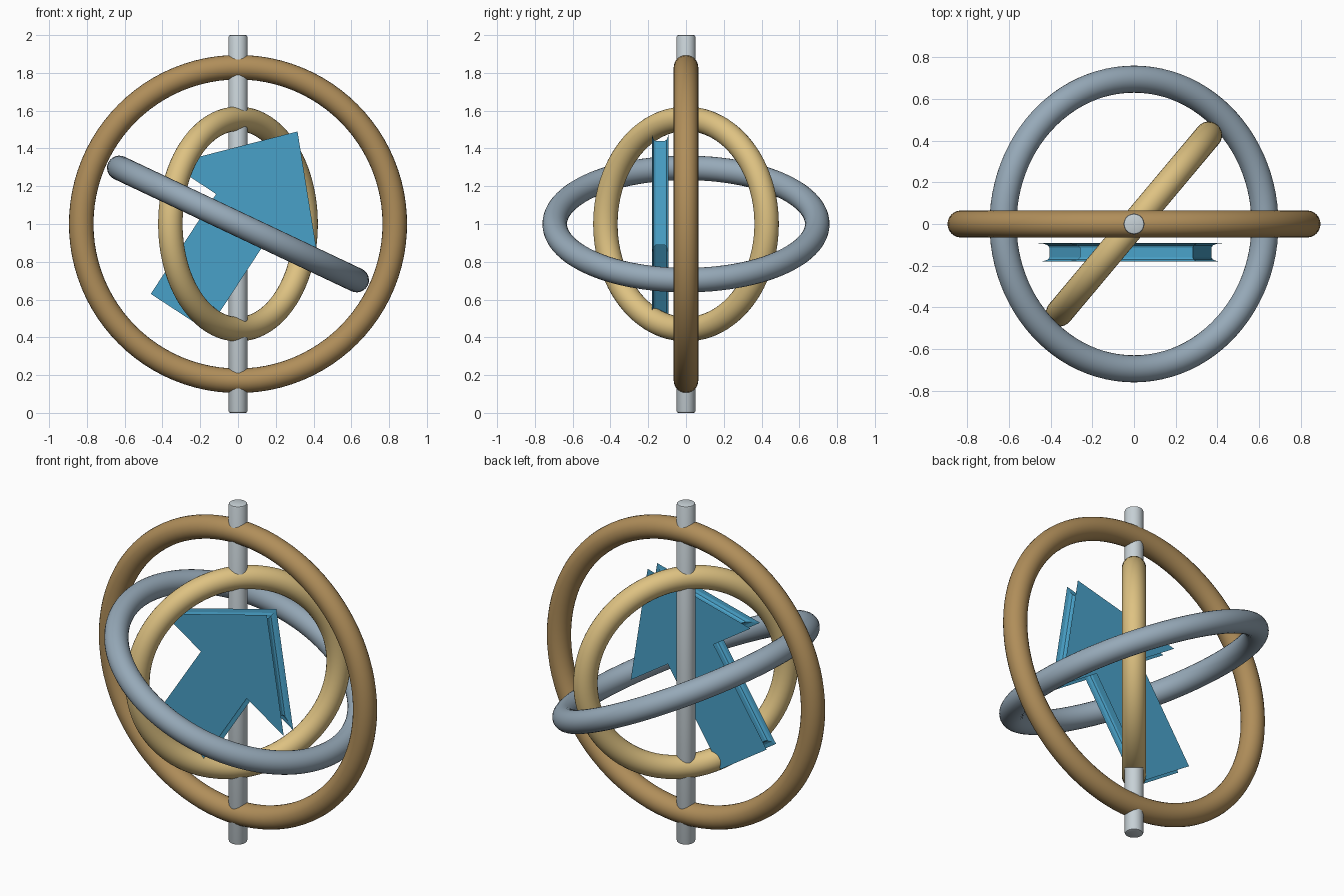
import bpy, bmesh, math
from mathutils import Vector

if "Cube" in bpy.data.objects:
    bpy.data.objects.remove(bpy.data.objects["Cube"])


def material(name, r, g, b):
    lin = [((c / 255 + 0.055) / 1.055) ** 2.4 for c in (r, g, b)]
    m = bpy.data.materials.new(name)
    m.diffuse_color = (*lin, 1)
    m.use_nodes = True
    m.node_tree.nodes["Principled BSDF"].inputs["Base Color"].default_value = m.diffuse_color
    return m


bronze = material("bronze", 176, 142, 90)
steel = material("blue_grey_steel", 150, 169, 184)
gold = material("pale_gold", 222, 194, 130)
silver = material("silver", 200, 210, 215)
blue = material("arrow_blue", 73, 161, 200)


def ring(name, radius, rotation, mat):
    bpy.ops.mesh.primitive_torus_add(
        major_radius=radius, minor_radius=0.065, major_segments=96,
        minor_segments=24, location=(0, 0, 1),
        rotation=[math.radians(a) for a in rotation])
    ob = bpy.context.object
    ob.name = name
    ob.data.materials.append(mat)
    bpy.ops.object.shade_smooth()


# Three nested gimbal rings
ring("outer_ring", 0.83, (90, 0, 0), bronze)
ring("middle_ring", 0.695, (0, 25.3, 0), steel)
ring("inner_ring", 0.557, (90, 0, 50), gold)

# Vertical axle with slightly rounded ends
bpy.ops.mesh.primitive_cylinder_add(vertices=32, radius=0.05, depth=2, location=(0, 0, 1))
axle = bpy.context.object
axle.name = "axle"
axle.data.materials.append(silver)
bev = axle.modifiers.new("rounded_ends", "BEVEL")
bev.width, bev.segments, bev.limit_method = 0.01, 2, "ANGLE"
bpy.ops.object.modifier_apply(modifier=bev.name)
bpy.ops.object.shade_smooth_by_angle(angle=math.radians(40))

# Arrow outline: across and along its axis, measured from the tip
half = [(0, 0), (0.468, -0.513), (0.179, -0.513), (0.179, -1.145)]
outline = [Vector(p) for p in half] + [Vector((-x, y)) for x, y in half[:0:-1]]


def inset(points, d):
    """Move every edge of a clockwise outline inward by d."""
    result = []
    for i, p in enumerate(points):
        e1 = (p - points[i - 1]).normalized()
        e2 = (points[(i + 1) % len(points)] - p).normalized()
        n1, n2 = Vector((e1.y, -e1.x)), Vector((e2.y, -e2.x))
        result.append(p + (n1 + n2) * d / (1 + n1.dot(n2)))
    return result


# Concave rim: hollow arcs sweep in from both faces to a flat waist
Y_FRONT, Y_BACK = -0.181, -0.092
arc = [(0.04 * math.sin(t), 0.02 * (1 - math.cos(t)))
       for t in (math.radians(a) for a in (0, 30, 60, 90))]
levels = [(d, Y_FRONT + h) for d, h in arc] + [(d, Y_BACK - h) for d, h in reversed(arc)]

ang = math.radians(56.8)
c, s = math.cos(ang), math.sin(ang)
bm = bmesh.new()
loops = []
for d, y in levels:
    loops.append([bm.verts.new((0.315 + s * p.x + c * p.y, y, 1.49 - c * p.x + s * p.y))
                  for p in inset(outline, d)])
bm.faces.new(loops[0])
bm.faces.new(loops[-1][::-1])
n = len(outline)
for a, b in zip(loops, loops[1:]):
    for i in range(n):
        bm.faces.new((a[i], a[(i + 1) % n], b[(i + 1) % n], b[i]))
bmesh.ops.recalc_face_normals(bm, faces=bm.faces)
mesh = bpy.data.meshes.new("arrow")
bm.to_mesh(mesh)
bm.free()
mesh.materials.append(blue)
arrow = bpy.data.objects.new("arrow", mesh)
bpy.context.collection.objects.link(arrow)
